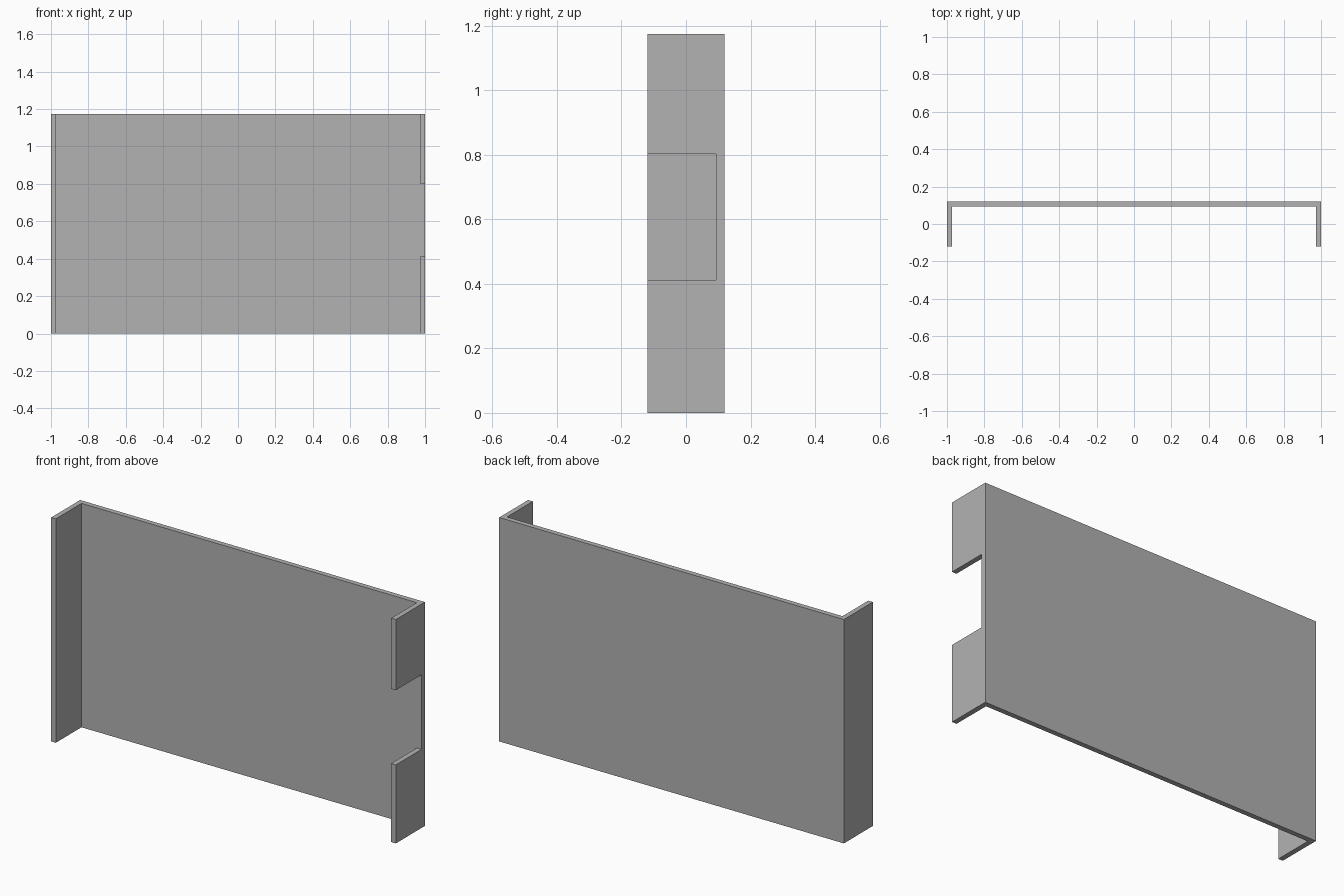
import bpy
import bmesh

cube = bpy.data.objects.get("Cube")
if cube:
    bpy.data.objects.remove(cube, do_unlink=True)

HEIGHT, HALF_DEPTH, THICK = 1.174, 0.12, 0.027
NOTCH_LOW, NOTCH_HIGH = 0.412, 0.803

# Single plain grey finish
grey = bpy.data.materials.new("plain grey")
grey.use_nodes = True
colour = (0.448, 0.448, 0.448, 1)
grey.diffuse_color = colour
grey.node_tree.nodes["Principled BSDF"].inputs["Base Color"].default_value = colour

# Back panel and side flanges: one channel profile extruded upwards
inner_x, inner_y = 1 - THICK, HALF_DEPTH - THICK
half = [(1, HALF_DEPTH), (1, -HALF_DEPTH), (inner_x, -HALF_DEPTH), (inner_x, inner_y)]
profile = half + [(-x, y) for x, y in reversed(half)]

bm = bmesh.new()
face = bm.faces.new([bm.verts.new((x, y, 0)) for x, y in profile])
raised = bmesh.ops.extrude_face_region(bm, geom=[face])["geom"]
bmesh.ops.translate(bm, vec=(0, 0, HEIGHT),
                    verts=[v for v in raised if isinstance(v, bmesh.types.BMVert)])
bmesh.ops.recalc_face_normals(bm, faces=bm.faces)
mesh = bpy.data.meshes.new("channel_panel")
bm.to_mesh(mesh)
bm.free()
mesh.materials.append(grey)
panel = bpy.data.objects.new("channel_panel", mesh)
bpy.context.collection.objects.link(panel)

# Cutter for the notch in the left flange, reaching back to the panel
front = -HALF_DEPTH - 0.1
bpy.ops.mesh.primitive_cube_add(
    size=1, location=(1, (front + inner_y) / 2, (NOTCH_LOW + NOTCH_HIGH) / 2))
cutter = bpy.context.object
cutter.name = "notch_cutter"
cutter.scale = (0.2, inner_y - front, NOTCH_HIGH - NOTCH_LOW)
cutter.data.materials.append(grey)
cutter.hide_render = True
cutter.hide_viewport = True
cutter.display_type = 'WIRE'

notch = panel.modifiers.new("flange_notch", 'BOOLEAN')
notch.operation = 'DIFFERENCE'
notch.solver = 'EXACT'
notch.object = cutter
